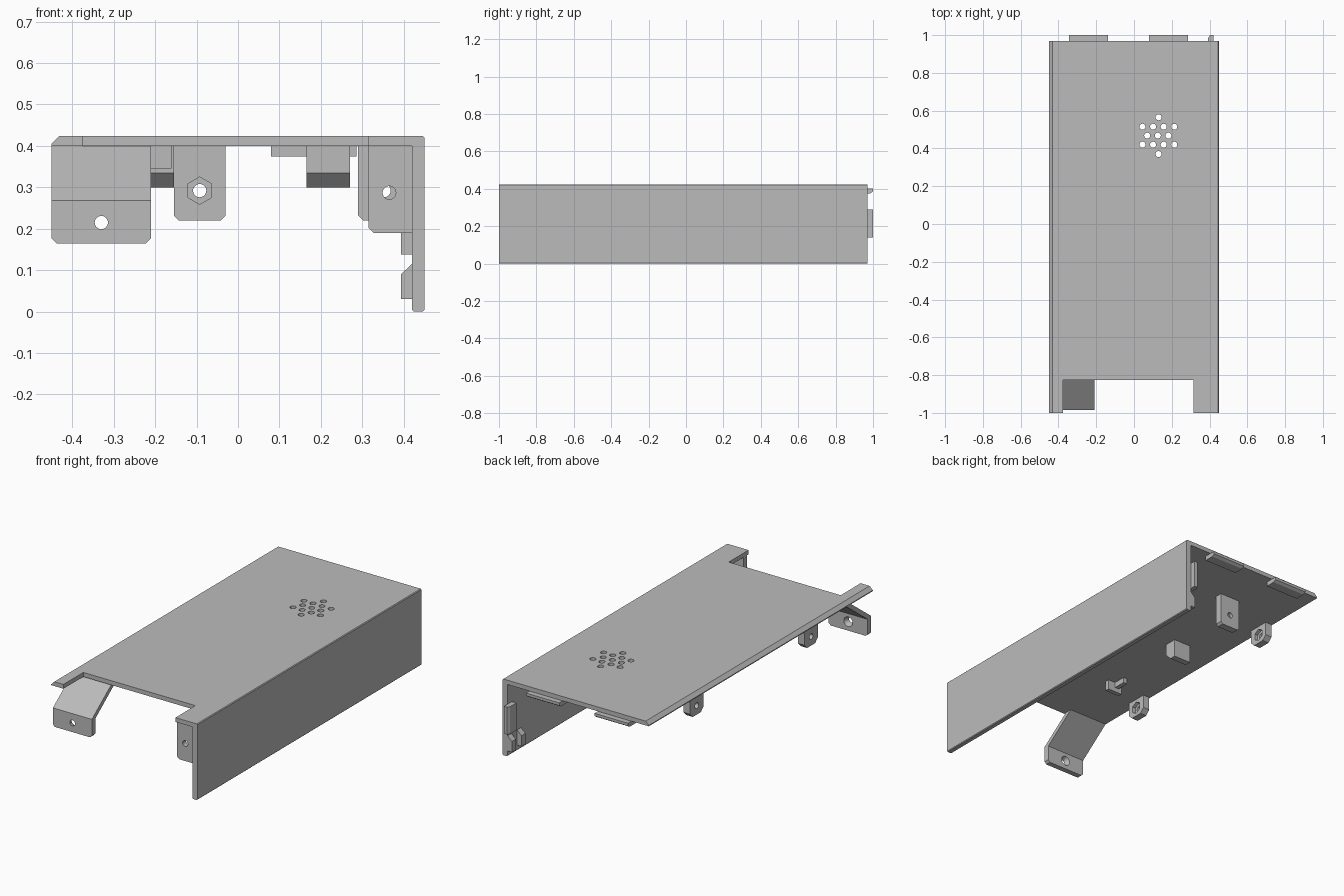
import bpy, bmesh, math
from mathutils import Vector

cube = bpy.data.objects.get("Cube")
if cube:
    bpy.data.objects.remove(cube, do_unlink=True)

grey = bpy.data.materials.new("plain_grey")
grey.use_nodes = True
grey.diffuse_color = (0.5, 0.5, 0.5, 1)
grey.node_tree.nodes["Principled BSDF"].inputs["Base Color"].default_value = (0.5, 0.5, 0.5, 1)

# Placing a 2D profile point (u, v) plus a depth w along the named axis
PLACE = {
    "x": lambda u, v, w: (w, u, v),
    "y": lambda u, v, w: (u, w, v),
    "z": lambda u, v, w: (u, v, w),
}


def prism(name, axis, profile, start, end, end_scale=1):
    """Extrude a closed profile along an axis, optionally tapering it."""
    bm = bmesh.new()
    mid = sum((Vector(p) for p in profile), Vector((0, 0))) / len(profile)
    low = [bm.verts.new(PLACE[axis](u, v, start)) for u, v in profile]
    high = []
    for p in profile:
        q = mid + (Vector(p) - mid) * end_scale
        high.append(bm.verts.new(PLACE[axis](q.x, q.y, end)))
    bm.faces.new(low)
    bm.faces.new(high)
    n = len(profile)
    for i in range(n):
        j = (i + 1) % n
        bm.faces.new((low[i], low[j], high[j], high[i]))
    bmesh.ops.recalc_face_normals(bm, faces=bm.faces)
    mesh = bpy.data.meshes.new(name)
    bm.to_mesh(mesh)
    bm.free()
    mesh.materials.append(grey)
    obj = bpy.data.objects.new(name, mesh)
    bpy.context.collection.objects.link(obj)
    return obj


def ring(u, v, radius, sides=24, turn=0.0):
    return [(u + radius * math.cos(turn + math.tau * i / sides),
             v + radius * math.sin(turn + math.tau * i / sides)) for i in range(sides)]


def rect(u0, u1, v0, v1):
    return [(u0, v0), (u1, v0), (u1, v1), (u0, v1)]


def tab(u0, u1, v0, v1, left=0.012, right=0.012):
    """Hanging tab outline with clipped lower corners."""
    points = [(u0, v1), (u0, v0 + left), (u0 + left, v0),
              (u1 - right, v0), (u1, v0 + right), (u1, v1)]
    return list(dict.fromkeys(points))


def cut(obj, cutter):
    cutter.hide_render = True
    mod = obj.modifiers.new("cut", "BOOLEAN")
    mod.operation = "DIFFERENCE"
    mod.solver = "EXACT"
    mod.object = cutter
    bpy.context.view_layer.objects.active = obj
    bpy.ops.object.modifier_apply(modifier=mod.name)
    bpy.data.objects.remove(cutter, do_unlink=True)


TOP, UNDER, BACK = 0.424, 0.40, 0.97

# Cover: top sheet and side wall as one folded profile
cover = prism("cover_shell", "y", [
    (-0.45, UNDER), (-0.45, 0.405), (-0.431, TOP), (0.446, TOP), (0.45, 0.42),
    (0.45, 0.004), (0.446, 0), (0.424, 0), (0.42, 0.004), (0.42, UNDER)], -1, BACK)
cut(cover, prism("notch_cutter", "z", rect(-0.375, 0.315, -1.1, -0.825), 0.38, 0.5))

# Vent holes
rows = [(0.565, 0.13, 1), (0.515, 0.045, 4), (0.468, 0.07, 3), (0.42, 0.045, 4), (0.37, 0.13, 1)]
for y, x, count in rows:
    for i in range(count):
        cut(cover, prism("vent_cutter", "z", ring(x + 0.056 * i, y, 0.016), 0.38, 0.45))

# Front bent bracket: sloped arm with a vertical foot
bracket = prism("front_bent_bracket", "x", [
    (-0.985, 0.165), (-0.955, 0.165), (-0.955, 0.26), (-0.77, UNDER),
    (-0.81, UNDER), (-0.985, 0.268)], -0.45, -0.21)
for x, d in ((-0.45, 1), (-0.21, -1)):
    cut(bracket, prism("corner_cutter", "y", [
        (x - d * 0.01, 0.155), (x + d * 0.022, 0.155), (x - d * 0.01, 0.187)], -1.05, -0.9))
cut(bracket, prism("screw_cutter", "y", ring(-0.33, 0.215, 0.016), -1.05, -0.9))
cut(bracket, prism("sink_cutter", "y", ring(-0.33, 0.215, 0.034), -0.94, -0.98, 0.45))

# Front screw tab beside the wall
front_tab = prism("front_screw_tab", "y", tab(0.315, 0.42, 0.19, UNDER, 0.012, 0), -0.985, -0.955)
cut(front_tab, prism("screw_cutter", "y", ring(0.365, 0.287, 0.016), -1.05, -0.9))

# Rear nut tabs: hexagonal pocket at the front, round hole behind
for side, x in (("right", -0.0925), ("left", 0.3525)):
    nut_tab = prism("rear_nut_tab_" + side, "y", tab(x - 0.0625, x + 0.0625, 0.22, UNDER), 0.64, 0.68)
    cut(nut_tab, prism("hole_cutter", "y", ring(x, 0.292, 0.016), 0.6, 0.72))
    cut(nut_tab, prism("hex_cutter", "y", ring(x, 0.292, 0.033, 6, math.pi / 6), 0.6, 0.66))

# Edge nut lugs, with the pocket facing inward
for end, y in (("front", -0.465), ("rear", 0.54)):
    lug = prism("edge_nut_lug_" + end, "x", tab(y - 0.06, y + 0.06, 0.3, UNDER, 0.025, 0.025), -0.445, -0.405)
    cut(lug, prism("hole_cutter", "x", ring(y, 0.35, 0.016), -0.5, -0.35))
    cut(lug, prism("hex_cutter", "x", ring(y, 0.35, 0.034, 6, math.pi / 6), -0.425, -0.35))

# Locating blocks with a sloped lower front
for side, x in (("right", -0.26), ("left", 0.165)):
    prism("locating_block_" + side, "x", [
        (0.08, UNDER), (0.08, 0.335), (0.115, 0.3), (0.15, 0.3), (0.15, UNDER)], x, x + 0.105)

# Small angled stop under the sheet
prism("stop_plate", "y", rect(-0.25, -0.16, 0.345, UNDER), -0.425, -0.4)
prism("stop_rib", "y", rect(-0.23, -0.205, 0.37, UNDER), -0.4, -0.33)

# Rear latch tongues
for side, x in (("right", -0.343), ("left", 0.08)):
    prism("rear_tongue_" + side, "x", [
        (0.93, UNDER), (0.93, 0.375), (0.985, 0.375), (1.0, 0.385), (1.0, UNDER)], x, x + 0.206)
prism("wall_tongue", "z", [
    (0.42, 0.93), (0.393, 0.93), (0.393, 0.985), (0.402, 1.0), (0.42, 1.0)], 0.138, 0.29)

# Wall guide blocks
for end, y0, y1 in (("front", 0.85, 0.885), ("rear", 0.935, BACK)):
    prism("wall_guide_" + end, "y", [
        (0.42, 0.03), (0.393, 0.03), (0.393, 0.09), (0.42, 0.115)], y0, y1)
